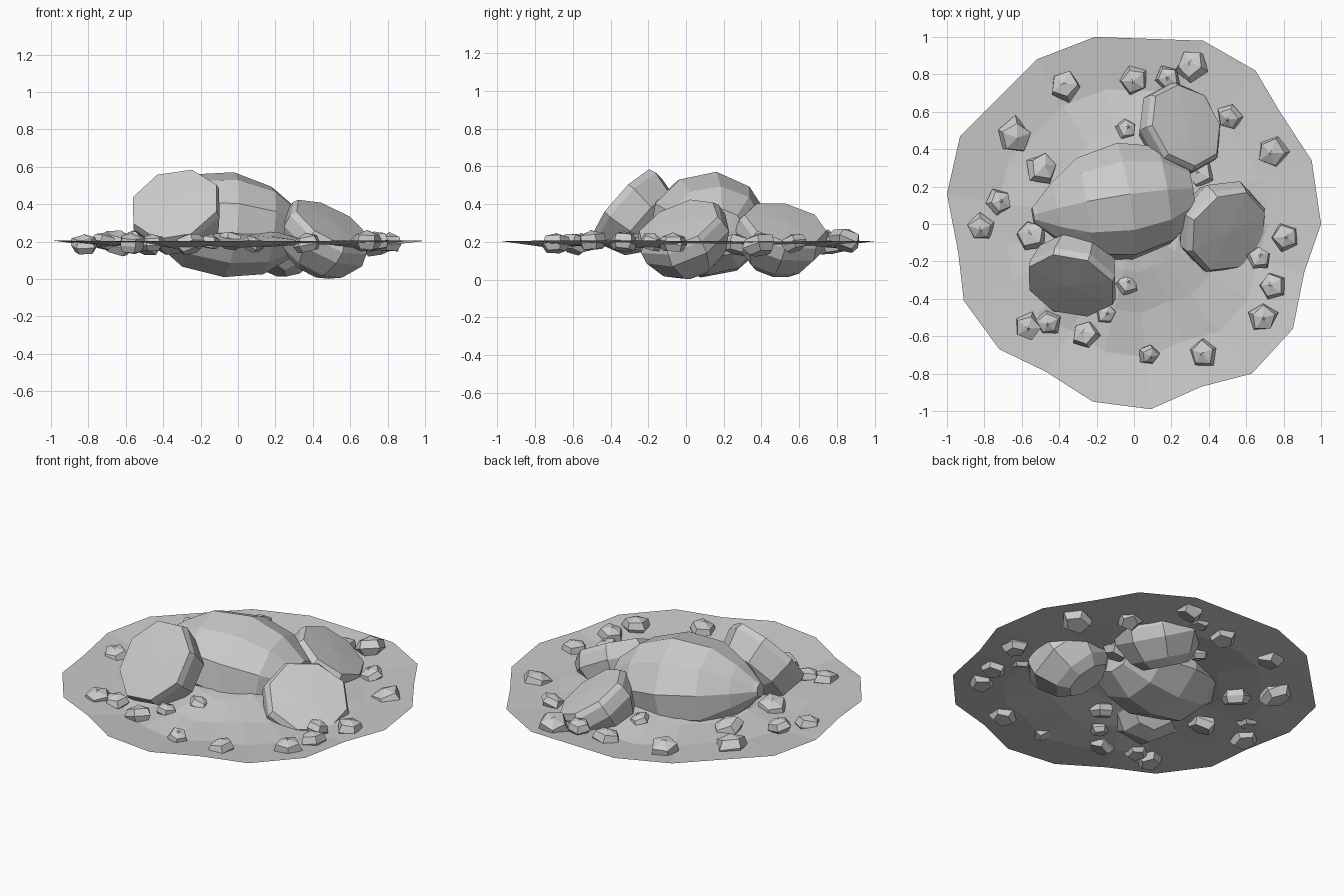
import bpy, bmesh, math, random
from mathutils import Vector

random.seed(4)
cube = bpy.data.objects.get("Cube")
if cube:
    bpy.data.objects.remove(cube, do_unlink=True)

stone_grey = bpy.data.materials.new("stone grey")
stone_grey.use_nodes = True
colour = (0.6, 0.6, 0.6, 1)
stone_grey.diffuse_color = colour
stone_grey.node_tree.nodes["Principled BSDF"].inputs["Base Color"].default_value = colour


def finish(name, bm):
    """Turn a bmesh into a flat shaded grey object."""
    mesh = bpy.data.meshes.new(name)
    bm.to_mesh(mesh)
    bm.free()
    mesh.materials.append(stone_grey)
    obj = bpy.data.objects.new(name, mesh)
    bpy.context.collection.objects.link(obj)
    return obj


def bridge(bm, lower, upper):
    """Join two vertex loops of equal length with quads."""
    count = len(lower)
    for i in range(count):
        j = (i + 1) % count
        bm.faces.new((lower[i], lower[j], upper[j], upper[i]))


def fan(bm, loop, point):
    """Close a loop with triangles that meet at a point."""
    tip = bm.verts.new(point)
    for i, vert in enumerate(loop):
        bm.faces.new((vert, loop[(i + 1) % len(loop)], tip))


def rock(name, origin, axis, profile, sides, stretch=1.0, turn=0.0, jitter=0.0):
    """Sweep (height, radius) rings along an axis, then cap both ends."""
    bm = bmesh.new()
    frame = Vector(axis).to_track_quat("Z", "Y")
    origin = Vector(origin)
    rings = []
    for height, radius in profile:
        ring = []
        for i in range(sides):
            angle = math.tau * i / sides + turn
            r = radius * (1 + random.uniform(-jitter, jitter))
            local = Vector((r * math.cos(angle), r * stretch * math.sin(angle), height))
            ring.append(bm.verts.new(origin + frame @ local))
        rings.append(ring)
    for lower, upper in zip(rings, rings[1:]):
        bridge(bm, lower, upper)
    for ring, height in ((rings[0], profile[0][0]), (rings[-1], profile[-1][0] + 0.008)):
        fan(bm, ring, origin + frame @ Vector((0, 0, height)))
    bmesh.ops.recalc_face_normals(bm, faces=bm.faces)
    return finish(name, bm)


# Ground sheet: irregular rim, a shallow uneven trough, and a rise under the boulders
rim = [(-.21, 1), (.37, .98), (.65, .82), (.78, .6), (.95, .34), (1, 0), (.91, -.26),
       (.85, -.56), (.63, -.8), (.36, -.87), (.09, -.99), (-.22, -.95), (-.47, -.79),
       (-.72, -.67), (-.91, -.41), (-.94, -.15), (-1, .16), (-.93, .47), (-.52, .88)]
bm = bmesh.new()
loops = []
for scale, level, wave in ((1, .205, .003), (.72, .178, .018), (.48, .2, .016), (.26, .24, .01)):
    loops.append([bm.verts.new((x * scale, y * scale, level + random.uniform(-wave, wave)))
                  for x, y in rim])
for outer, inner in zip(loops, loops[1:]):
    bridge(bm, outer, inner)
fan(bm, loops[-1], (0, 0, .26))
bmesh.ops.recalc_face_normals(bm, faces=bm.faces)
finish("ground_sheet", bm)

# Large central boulder lying on its side
rock("central_boulder", (-.54, .045, .345), (.86, .13, -.1),
     [(0, .045), (.02, .06), (.12, .165), (.27, .28), (.5, .32), (.71, .27), (.86, .145)],
     10, stretch=.88, turn=.2, jitter=.02)

# Three slab boulders with a broad tilted face
slab = [(-.27, .13), (-.22, .19), (-.1, .255), (-.03, .25), (0, .228)]
rock("right_slab", (.505, -.04, .295), (.45, -.35, .8), slab, 8, turn=.28, jitter=.02)
rock("back_slab", (.28, .53, .3), (.45, .25, .8), slab, 8, turn=.4, stretch=.9, jitter=.02)
rock("front_slab", (-.34, -.33, .4), (-.22, -.73, .64),
     [(-.24, .13), (-.17, .22), (-.04, .255), (0, .245)], 8, turn=.58, jitter=.02)

# Scattered pebbles: position and radius
spots = [(-.37, .74, .09), (0, .77, .08), (.18, .78, .07), (.31, .85, .09), (.51, .57, .07),
         (-.64, .47, .1), (-.49, .3, .09), (-.04, .51, .06), (-.72, .12, .07),
         (-.82, -.02, .08), (-.55, -.06, .09), (.74, .39, .09), (.81, -.07, .08),
         (.67, -.18, .07), (.74, -.33, .08), (.69, -.5, .08), (.37, -.69, .08),
         (.08, -.7, .06), (-.26, -.59, .08), (-.46, -.53, .07), (-.57, -.55, .08),
         (-.15, -.48, .06), (-.04, -.32, .07), (.35, .27, .08)]
for number, (x, y, r) in enumerate(spots, 1):
    lean = (random.uniform(-.35, .35), random.uniform(-.35, .35), 1)
    rock(f"pebble_{number}", (x, y, random.uniform(.19, .215)), lean,
         [(r * -.6, r * .7), (r * -.15, r), (r * .35, r * .8), (r * .55, r * .2)],
         5, turn=random.uniform(0, math.tau), jitter=.12)
